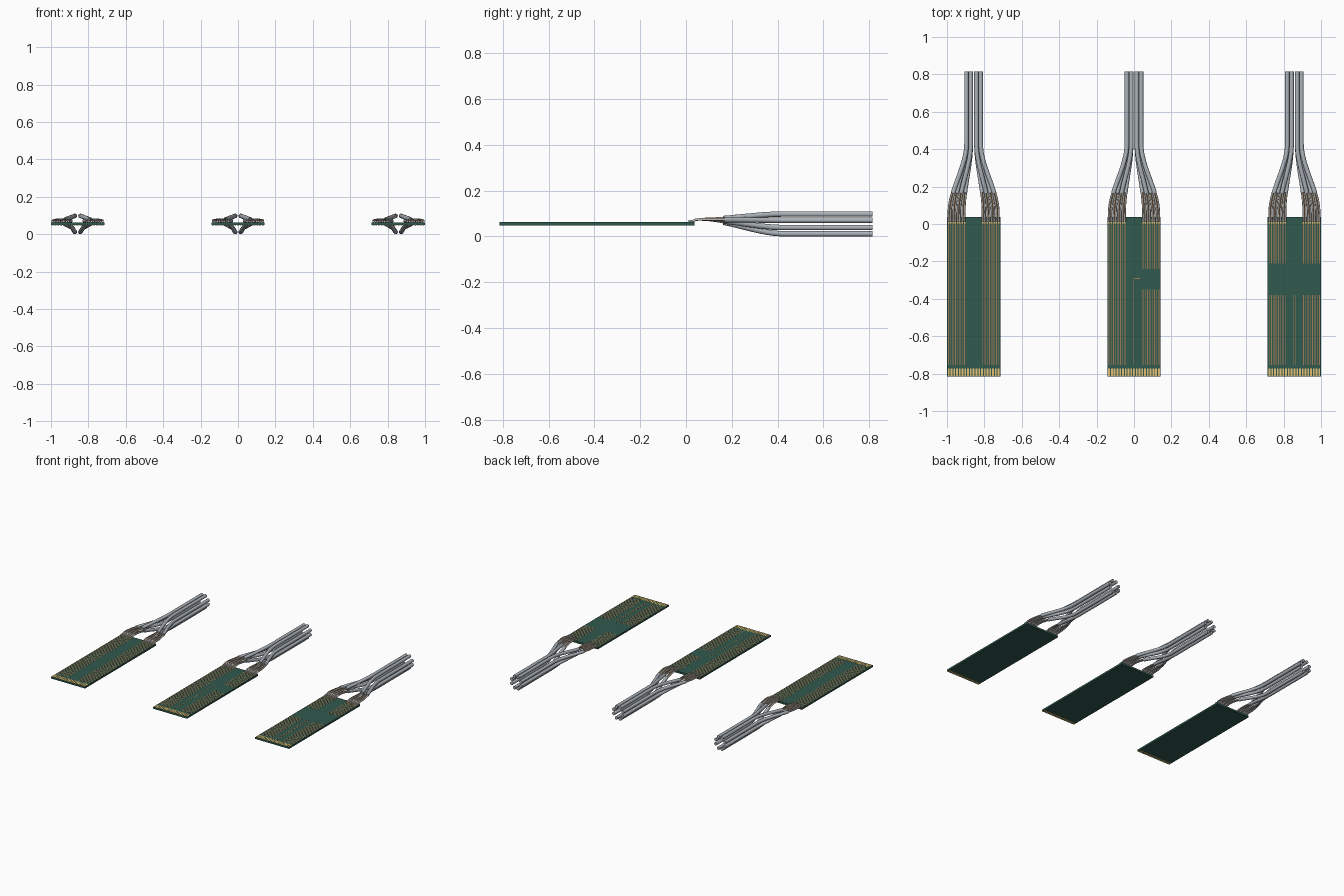
import bpy, bmesh, math
from mathutils import Vector, Matrix

if "Cube" in bpy.data.objects:
    bpy.data.objects.remove(bpy.data.objects["Cube"])


def material(name, color):
    m = bpy.data.materials.new(name)
    m.diffuse_color = (*color, 1)
    m.use_nodes = True
    m.node_tree.nodes["Principled BSDF"].inputs["Base Color"].default_value = m.diffuse_color
    return m


GREEN = material("board_green", (0.03, 0.10, 0.075))
COPPER = material("trace_copper", (0.36, 0.20, 0.09))
GOLD = material("contact_gold", (0.80, 0.55, 0.18))
JACKET = material("jacket_grey", (0.42, 0.46, 0.50))
WIRE = material("wire_silver", (0.50, 0.49, 0.46))

BOARD_W, Y_FRONT, Y_BACK = 0.285, -0.815, 0.037
Z0, Z1 = 0.049, 0.0625
CABLE_R, SPLIT_Y = 0.012, 0.165
PADS = [0.128, 0.1035, 0.079, 0.0545]                      # outermost to innermost
ENDS = [(0.038, 0.016), (0.038, -0.016), (0.015, 0.043), (0.015, -0.043)]


def boxes(name, items, mat):
    """One object from boxes given as (x0, x1, y0, y1, z0, z1)."""
    bm = bmesh.new()
    for x0, x1, y0, y1, z0, z1 in items:
        mx = Matrix.Translation(((x0 + x1) / 2, (y0 + y1) / 2, (z0 + z1) / 2))
        mx = mx @ Matrix.Diagonal((x1 - x0, y1 - y0, z1 - z0, 1))
        bmesh.ops.create_cube(bm, size=1, matrix=mx)
    me = bpy.data.meshes.new(name)
    bm.to_mesh(me)
    bm.free()
    me.materials.append(mat)
    ob = bpy.data.objects.new(name, me)
    bpy.context.collection.objects.link(ob)
    return ob


def tubes(name, paths, radius, res, mat):
    """One mesh object of round tubes swept along the paths."""
    cu = bpy.data.curves.new(name, 'CURVE')
    cu.dimensions = '3D'
    cu.bevel_depth = radius
    cu.bevel_resolution = res
    cu.use_fill_caps = True
    for path in paths:
        sp = cu.splines.new('POLY')
        sp.points.add(len(path) - 1)
        for p, co in zip(sp.points, path):
            p.co = (*co, 1)
    cu.materials.append(mat)
    ob = bpy.data.objects.new(name, cu)
    bpy.context.collection.objects.link(ob)
    bpy.ops.object.select_all(action='DESELECT')
    ob.select_set(True)
    bpy.context.view_layer.objects.active = ob
    bpy.ops.object.convert(target='MESH')
    bpy.ops.object.shade_smooth_by_angle(angle=math.radians(50))
    return bpy.context.object


def cable_point(cx, side, i, y):
    """Centre of cable i: S-curve from its pad to its place in the bundle."""
    t = min(max((y - 0.06) / 0.37, 0), 1)
    s = t * t * (3 - 2 * t)
    ex, ez = ENDS[i]
    return Vector((cx + side * (PADS[i] + (ex - PADS[i]) * s), y,
                   0.074 + (0.055 + ez - 0.074) * s))


def build_unit(label, cx, gaps, centre_traces):
    # Circuit board
    boxes(label + "_board", [(cx - BOARD_W / 2, cx + BOARD_W / 2, Y_FRONT, Y_BACK, Z0, Z1)], GREEN)

    # Edge contacts, top and bottom
    fingers = []
    for k in range(19):
        x = cx + (k - 9) * 0.0148
        fingers.append((x - 0.0048, x + 0.0048, Y_FRONT + 0.003, -0.772, Z1 - 0.001, Z1 + 0.0012))
        fingers.append((x - 0.0048, x + 0.0048, Y_FRONT + 0.003, -0.790, Z0 - 0.0012, Z0 + 0.001))
    boxes(label + "_edge_contacts", fingers, GOLD)

    traces, pads, jackets, wires, drains = [], [], [], [], []
    for side in (-1, 1):
        for i in range(4):
            # Paired traces, interrupted where the gap is
            for d in (-0.006, 0.006):
                x = cx + side * PADS[i] + d
                spans = [(-0.755, 0.005)]
                if side in gaps:
                    lo, hi = gaps[side]
                    spans = [(-0.755, lo), (hi, 0.005)]
                for a, b in spans:
                    traces.append((x - 0.0022, x + 0.0022, a, b, Z1 - 0.001, Z1 + 0.0007))
                pads.append((x - 0.004, x + 0.004, 0.003, 0.034, Z1 - 0.001, Z1 + 0.0012))
            # Jacketed cable
            ys = [SPLIT_Y + (0.44 - SPLIT_Y) * k / 20 for k in range(21)] + [0.815]
            jackets.append([cable_point(cx, side, i, y) for y in ys])
            # Exposed conductors with a drain wire between them
            for d, out in ((-0.0058, wires), (0.0058, wires), (0, drains)):
                path = [(cx + side * PADS[i] + d, 0.010, 0.0675),
                        (cx + side * PADS[i] + d, 0.030, 0.0675),
                        (cx + side * PADS[i] + d, 0.044, 0.0735)]
                lift = 0.005 if out is drains else 0
                for k in range(9):
                    p = cable_point(cx, side, i, 0.06 + (SPLIT_Y + 0.006 - 0.06) * k / 8)
                    path.append((p.x + d, p.y, p.z + lift))
                out.append(path)
    for x0, x1, y0, y1 in centre_traces:
        traces.append((cx + x0, cx + x1, y0, y1, Z1 - 0.001, Z1 + 0.0007))

    boxes(label + "_traces", traces, COPPER)
    boxes(label + "_solder_pads", pads, GOLD)
    tubes(label + "_cables", jackets, CABLE_R, 5, JACKET)
    tubes(label + "_conductors", wires, 0.0054, 3, WIRE)
    tubes(label + "_drain_wires", drains, 0.0025, 2, COPPER)


build_unit("left", -0.8575, {}, [])
build_unit("middle", 0, {1: (-0.35, -0.24)},
           [(-0.004, 0.0, -0.755, -0.29), (-0.004, 0.032, -0.294, -0.29)])
build_unit("right", 0.8575, {-1: (-0.38, -0.21), 1: (-0.38, -0.21)},
           [(-0.008, -0.004, -0.755, -0.38), (0.003, 0.007, -0.755, -0.38)])
